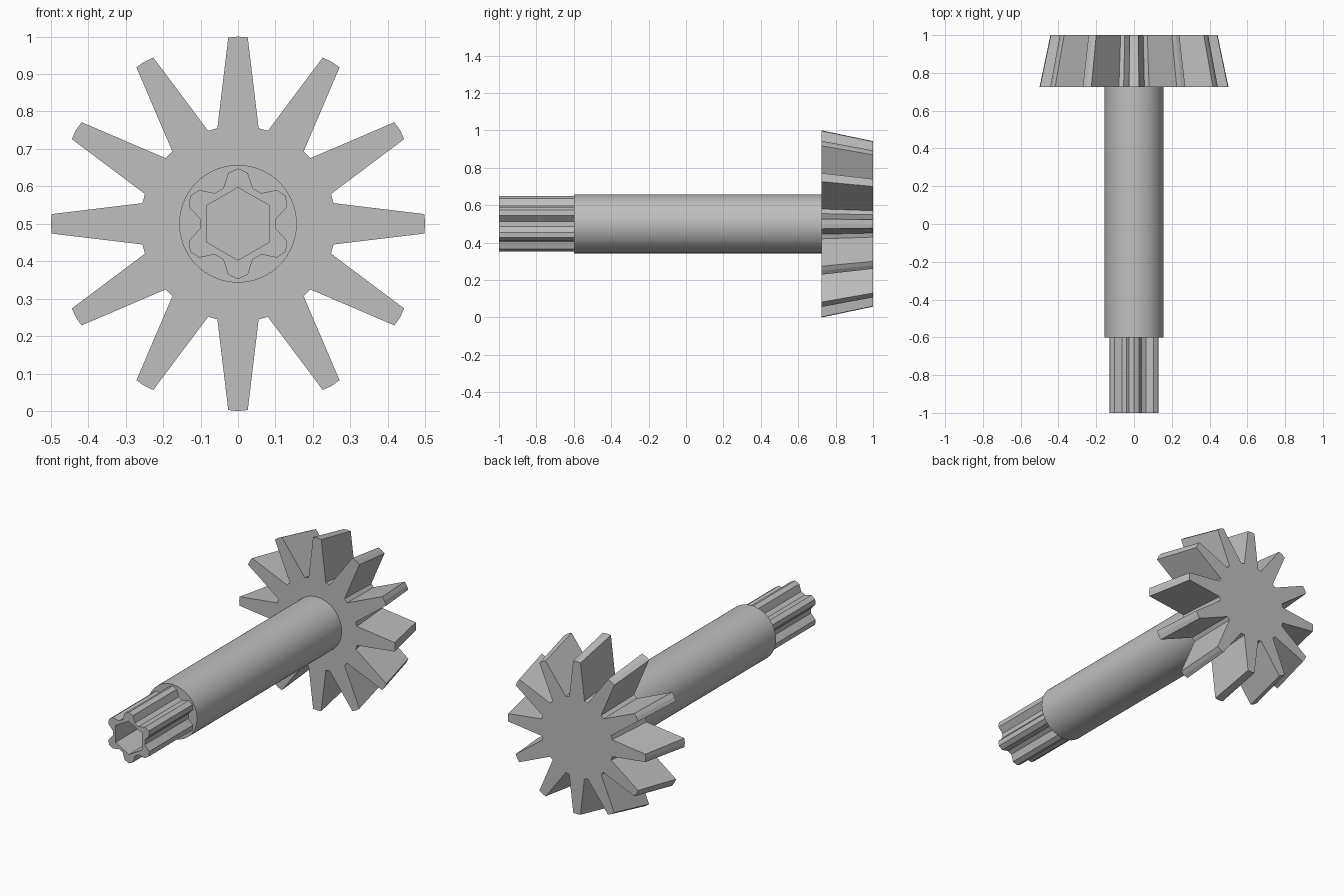
import bpy
import bmesh
from math import radians, sin, cos

AXIS_Z = 0.5

cube = bpy.data.objects.get("Cube")
if cube:
    bpy.data.objects.remove(cube, do_unlink=True)

steel = bpy.data.materials.new("grey steel")
steel.use_nodes = True
colour = (0.52, 0.52, 0.52, 1)
steel.diffuse_color = colour
steel.node_tree.nodes["Principled BSDF"].inputs["Base Color"].default_value = colour


def repeat(profile, count):
    """Repeat a mirrored half profile of (angle, radius) around the axis."""
    step = 360 / count
    whole = [(-a, r) for a, r in reversed(profile) if a > 0] + profile
    return [(i * step + a, r) for i in range(count) for a, r in whole]


def loft(name, sections, closed_loop=False, smooth=False):
    """Skin a list of (y, polar outline, scale) sections along the y axis."""
    bm = bmesh.new()
    rings = [[bm.verts.new((sin(radians(a)) * r * s, y, AXIS_Z + cos(radians(a)) * r * s))
              for a, r in outline] for y, outline, s in sections]
    pairs = list(zip(rings, rings[1:]))
    if closed_loop:
        pairs.append((rings[-1], rings[0]))
    else:
        bm.faces.new(rings[0])
        bm.faces.new(rings[-1])
    for one, two in pairs:
        for i in range(len(one)):
            bm.faces.new((one[i - 1], one[i], two[i], two[i - 1]))
    bmesh.ops.recalc_face_normals(bm, faces=bm.faces)
    mesh = bpy.data.meshes.new(name)
    bm.to_mesh(mesh)
    bm.free()
    mesh.materials.append(steel)
    obj = bpy.data.objects.new(name, mesh)
    bpy.context.collection.objects.link(obj)
    if smooth:
        bpy.ops.object.select_all(action="DESELECT")
        obj.select_set(True)
        bpy.context.view_layer.objects.active = obj
        bpy.ops.object.shade_smooth_by_angle(angle=radians(30))
    return obj


# Tapered gear with twelve straight-sided teeth
tooth = [(0, 0.5), (3.0, 0.498), (12.2, 0.261), (17.8 - 0.01, 0.261)]
gear_outline = repeat(tooth[:3], 12)
loft("bevel_gear", [(0.725, gear_outline, 1), (1, gear_outline, 0.885)])

# Round shaft, its far end buried in the gear
circle = [(i * 5, 0.157) for i in range(72)]
loft("shaft", [(-0.6, circle, 1), (0.9, circle, 1)], smooth=True)

# Six-lobed spline with a hexagonal socket
spline = repeat([(0, 0.148), (11, 0.138), (22.5, 0.103)], 6)
socket = [(a, 0.084 / cos(radians(a % 60 - 30))) for a, r in spline]
loft("splined_end", [(-1, spline, 1), (-0.59, spline, 1),
                     (-0.59, socket, 1), (-1, socket, 1)], closed_loop=True)
